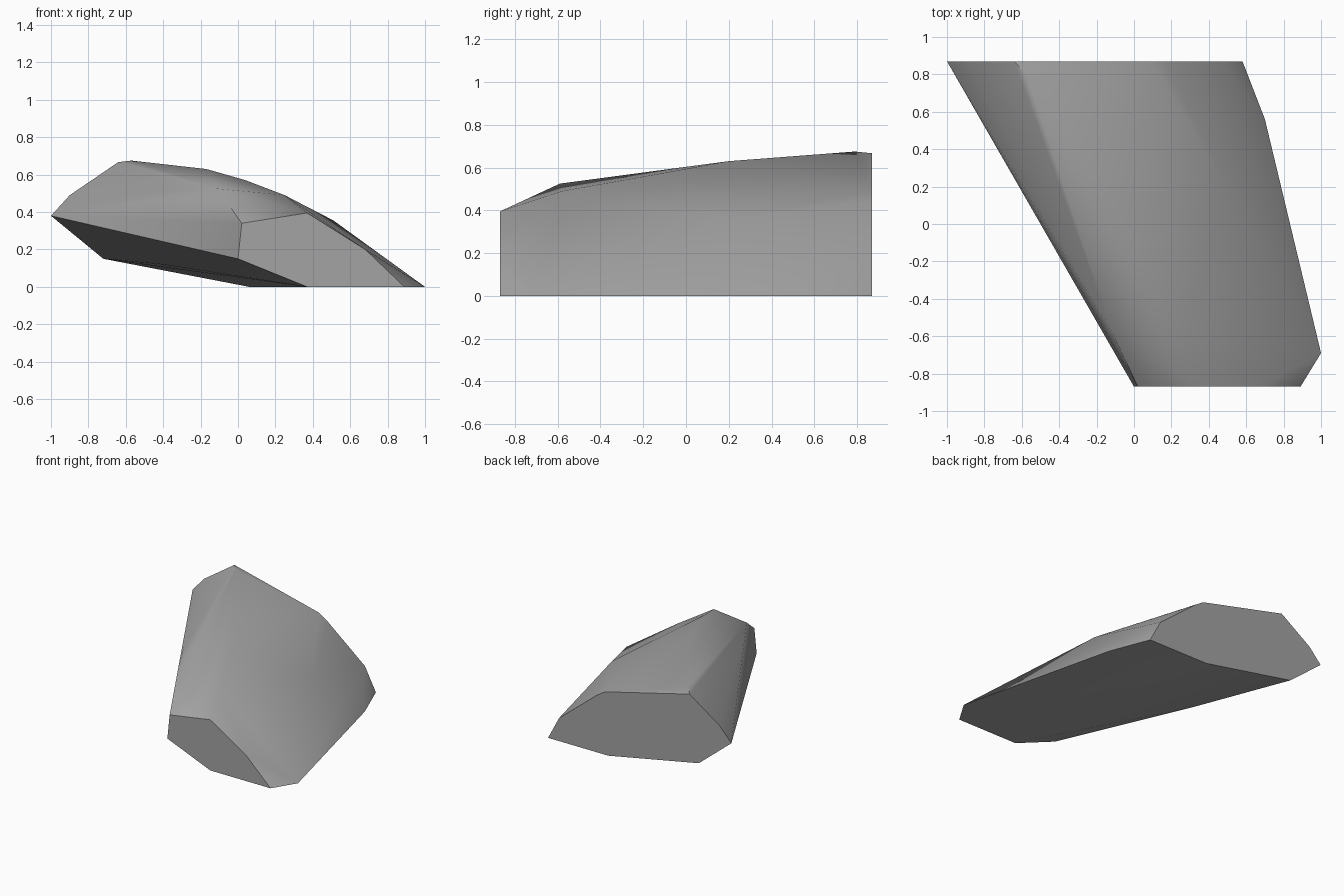
import bpy
import bmesh
import math

default = bpy.data.objects.get("Cube")
if default:
    bpy.data.objects.remove(default, do_unlink=True)

# Single stone colour
stone = bpy.data.materials.new("stone grey")
stone.use_nodes = True
colour = (0.37, 0.37, 0.37, 1)
stone.diffuse_color = colour
stone.node_tree.nodes["Principled BSDF"].inputs["Base Color"].default_value = colour

# Cut ends: (x, z) outlines at the front and back
END = 0.87
front_end = [(0.37, 0), (0.89, 0), (0.68, 0.2), (0.37, 0.395), (0.02, 0.34), (0, 0.15)]
back_end = [(0.06, 0), (0.58, 0), (0.485, 0.18), (0.165, 0.44), (0.09, 0.49),
            (-0.64, 0.667), (-0.9, 0.49), (-1, 0.38), (-0.72, 0.15)]

# Corners between the ends: outer base, upper ridge, left shoulder, underside
body = [(1, -0.69, 0), (0.7, 0.56, 0),
        (0.51, 0.18, 0.355), (0.25, -0.58, 0.49), (-0.11, -0.59, 0.525),
        (0.04, -0.13, 0.57), (-0.17, 0.2, 0.63), (-0.57, 0.79, 0.675),
        (-0.31, -0.23, 0.52), (-0.4, 0.17, 0.12)]

corners = [(x, -END, z) for x, z in front_end] + [(x, END, z) for x, z in back_end] + body

# Rock: wrap the corners in a faceted shell
bm = bmesh.new()
for co in corners:
    bm.verts.new(co)
bmesh.ops.convex_hull(bm, input=bm.verts[:])
loose = [v for v in bm.verts if not v.link_faces]
bmesh.ops.delete(bm, geom=loose, context="VERTS")
bmesh.ops.dissolve_limit(bm, angle_limit=math.radians(0.5), verts=bm.verts[:], edges=bm.edges[:])
bmesh.ops.recalc_face_normals(bm, faces=bm.faces[:])

mesh = bpy.data.meshes.new("rock")
bm.to_mesh(mesh)
bm.free()
mesh.materials.append(stone)
rock = bpy.data.objects.new("rock", mesh)
bpy.context.collection.objects.link(rock)

# Soft shading across shallow facets, crisp at the cut edges
bpy.ops.object.select_all(action="DESELECT")
rock.select_set(True)
bpy.context.view_layer.objects.active = rock
bpy.ops.object.shade_smooth_by_angle(angle=math.radians(30))
